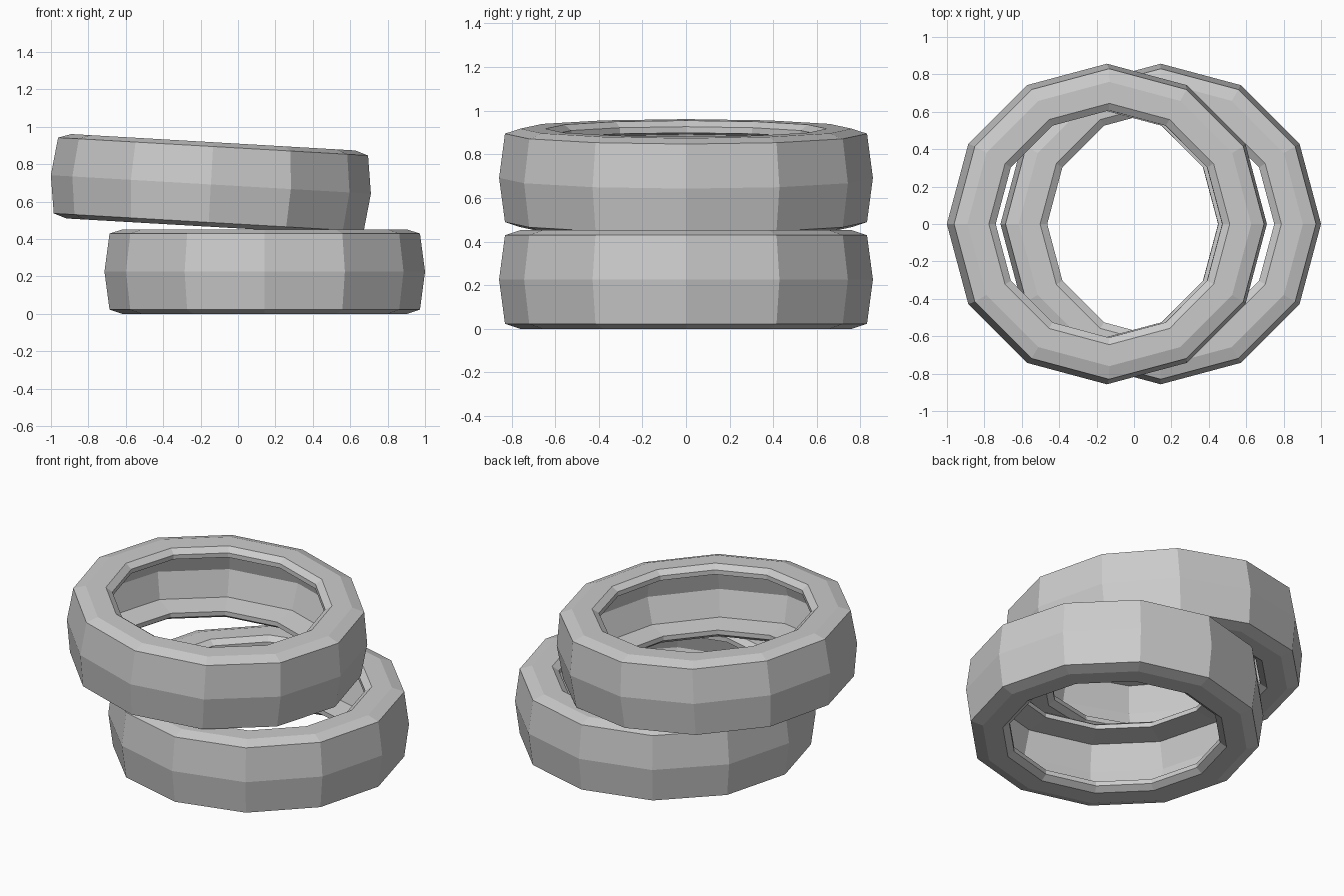
import bpy, bmesh
from math import cos, sin, pi, radians

if "Cube" in bpy.data.objects:
    bpy.data.objects.remove(bpy.data.objects["Cube"])

SIDES = 12
HALF = 0.226  # half the tyre width

# Upper half of the hollow cross-section: (radius, height above mid-plane)
OUTER = (0.857, 0.0)
INNER = (0.80, 0.0)
UPPER = [(0.83, 0.203), (0.76, HALF), (0.645, HALF), (0.607, 0.20),
         (0.607, 0.172), (0.755, 0.155)]
PROFILE = [OUTER] + UPPER + [INNER] + [(r, -z) for r, z in reversed(UPPER)]


def make_tyre(name, location, tilt):
    """Revolve the closed profile into a flat-faced hollow tyre."""
    bm = bmesh.new()
    rings = []
    for i in range(SIDES):
        a = 2 * pi * i / SIDES
        rings.append([bm.verts.new((r * cos(a), r * sin(a), z)) for r, z in PROFILE])
    n = len(PROFILE)
    for i in range(SIDES):
        a, b = rings[i], rings[(i + 1) % SIDES]
        for j in range(n):
            k = (j + 1) % n
            bm.faces.new((a[j], b[j], b[k], a[k]))
    bmesh.ops.recalc_face_normals(bm, faces=bm.faces)
    mesh = bpy.data.meshes.new(name)
    bm.to_mesh(mesh)
    bm.free()
    tyre = bpy.data.objects.new(name, mesh)
    tyre.location = location
    tyre.rotation_euler = (0, radians(tilt), 0)
    bpy.context.collection.objects.link(tyre)
    return tyre


# Lower tyre lies flat, upper tyre leans on it
make_tyre("lower_tyre", (0.143, 0, HALF), 0)
make_tyre("upper_tyre", (-0.145, 0, 0.692), 3.3)
